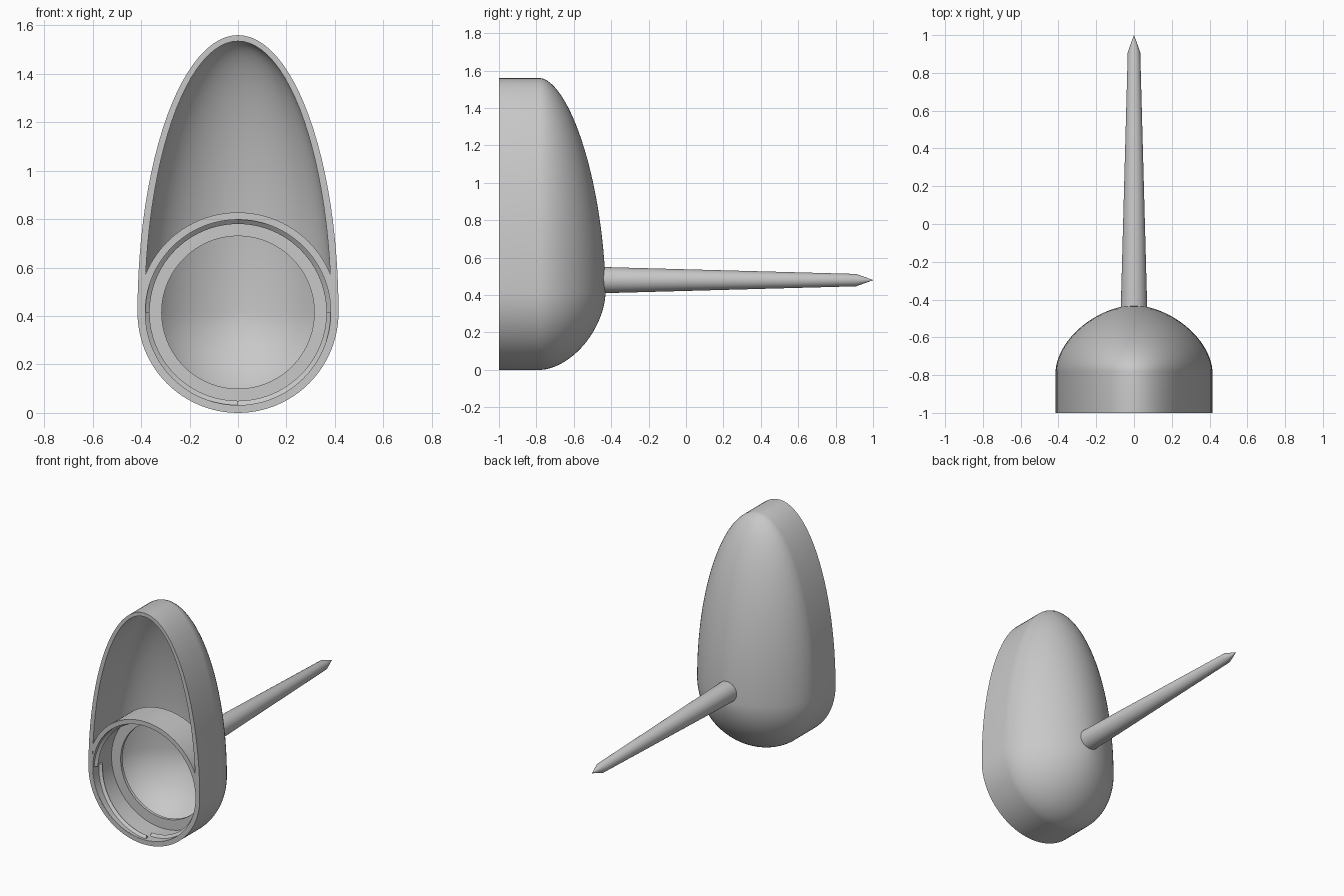
import bpy, bmesh
from math import sin, cos, pi, radians

if "Cube" in bpy.data.objects:
    bpy.data.objects.remove(bpy.data.objects["Cube"], do_unlink=True)

RIM_Z = 0.415      # height of the round socket's axis
FRONT = -1.0
SHOULDER = -0.78   # where the straight wall turns into the dome

grey = bpy.data.materials.new("light_grey")
grey.use_nodes = True
colour = (0.58, 0.58, 0.58, 1)
grey.diffuse_color = colour
grey.node_tree.nodes["Principled BSDF"].inputs["Base Color"].default_value = colour


def loft(name, rings, closed=False):
    """Skin a list of point rings; closed joins the last ring to the first."""
    bm = bmesh.new()
    loops = [[bm.verts.new(p) for p in ring] for ring in rings]
    pairs = list(zip(loops, loops[1:]))
    if closed:
        pairs.append((loops[-1], loops[0]))
    for a, b in pairs:
        for i in range(len(a)):
            j = (i + 1) % len(a)
            bm.faces.new((a[i], a[j], b[j], b[i]))
    if not closed:
        bm.faces.new(loops[0])
        bm.faces.new(loops[-1])
    bmesh.ops.remove_doubles(bm, verts=bm.verts, dist=1e-5)
    bmesh.ops.recalc_face_normals(bm, faces=bm.faces)
    mesh = bpy.data.meshes.new(name)
    bm.to_mesh(mesh)
    bm.free()
    mesh.materials.append(grey)
    obj = bpy.data.objects.new(name, mesh)
    bpy.context.collection.objects.link(obj)
    bpy.ops.object.select_all(action="DESELECT")
    obj.select_set(True)
    bpy.context.view_layer.objects.active = obj
    bpy.ops.object.shade_smooth_by_angle(angle=radians(30))
    return obj


def oval(y, radius, top=None, z=RIM_Z, n=96):
    """Ring around the y axis: round below, stretched to height top above."""
    top = radius if top is None else top
    ring = []
    for i in range(n):
        a = 2 * pi * i / n
        ring.append((radius * cos(a), y, z + (top if sin(a) > 0 else radius) * sin(a)))
    return ring


def dome(radius, top, depth, power=1.75, steps=24):
    """Rings from the dome's apex down to the front edge."""
    rings = []
    for i in range(steps + 1):
        a = pi / 2 * (1 - i / steps)
        s = max(cos(a), 1e-4) ** (2 / power)
        y = SHOULDER + depth * sin(a) ** (2 / power)
        rings.append(oval(y, radius * s, top * s))
    rings.append(oval(FRONT, radius, top))
    return rings


# Hollow egg-shaped shell, open at the front
outer = dome(0.415, 1.145, 0.35)
inner = dome(0.385, 1.12, 0.32)
loft("shell", outer + inner[::-1])

# Round socket with an inward flange at its back
socket_profile = [(0.413, -0.999), (0.383, -0.999), (0.383, -0.80),
                  (0.315, -0.80), (0.315, SHOULDER), (0.413, SHOULDER)]
loft("socket", [oval(y, r) for r, y in socket_profile], closed=True)

# Four slanted thread ribs inside the socket
for k in range(4):
    rings = []
    for i in range(25):
        t = i / 24
        a = pi / 2 * (k + t)
        y = -0.92 - 0.05 * t
        rings.append([(r * cos(a), y + dy, RIM_Z + r * sin(a))
                      for r, dy in ((0.387, -0.018), (0.365, 0), (0.387, 0.018))])
    loft(f"thread_rib_{k + 1}", rings)

# Tapered spike with a pointed tip
spike_profile = [(0.07, -0.447), (0.033, 0.91), (0.0005, 1.0)]
loft("spike", [oval(y, r, z=0.48, n=32) for r, y in spike_profile])
